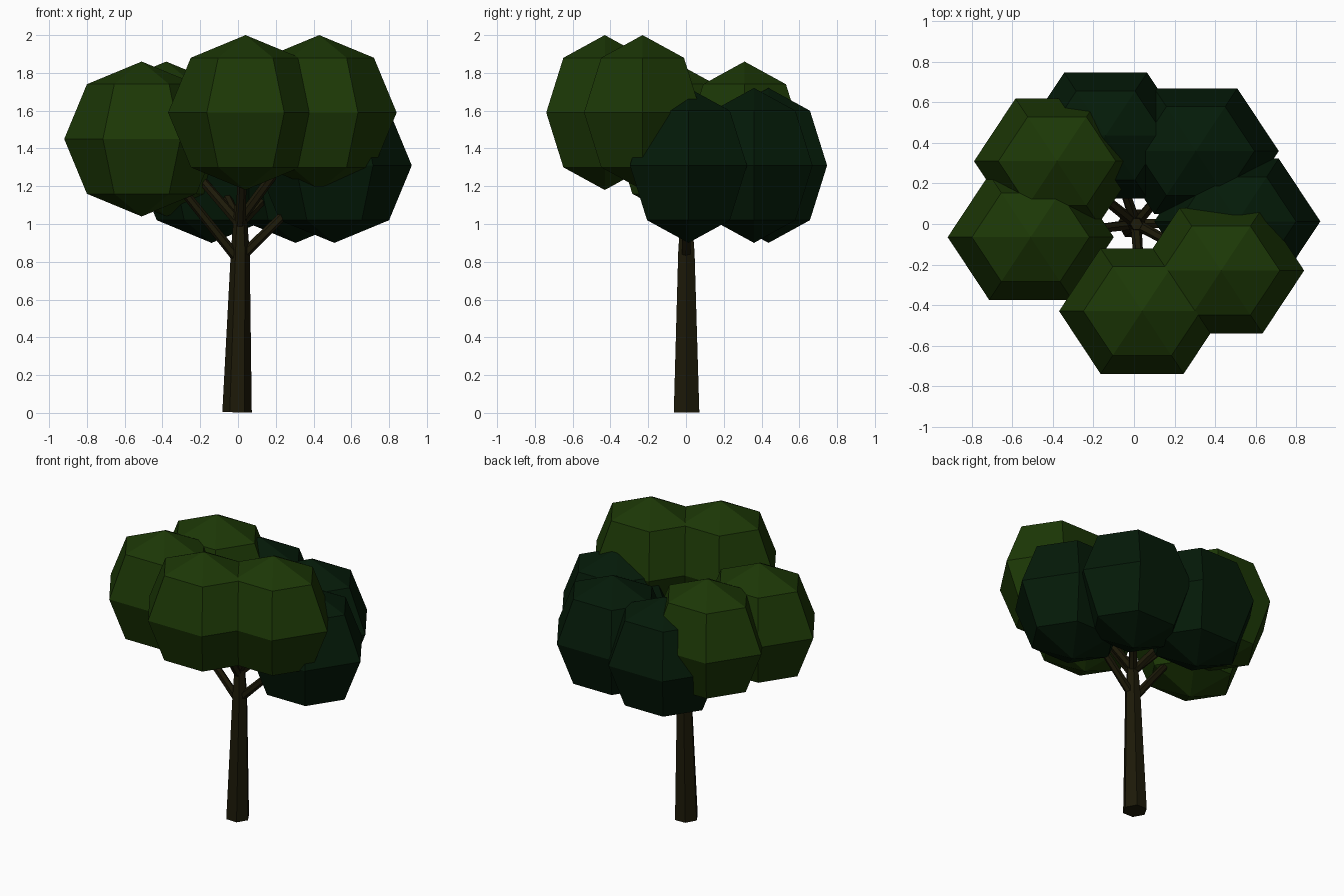
import bpy, bmesh, math
from mathutils import Vector, Matrix

if "Cube" in bpy.data.objects:
    bpy.data.objects.remove(bpy.data.objects["Cube"])


def material(name, rgb):
    m = bpy.data.materials.new(name)
    m.diffuse_color = (*rgb, 1)
    m.use_nodes = True
    m.node_tree.nodes["Principled BSDF"].inputs["Base Color"].default_value = m.diffuse_color
    return m


BARK = material("dark bark", (0.0120, 0.0100, 0.0025))
LIGHT = material("leaf green", (0.0115, 0.0390, 0.0018))
DARK = material("deep green", (0.0013, 0.0105, 0.0025))


def finish(name, bm, mat):
    me = bpy.data.meshes.new(name)
    bm.to_mesh(me)
    bm.free()
    me.materials.append(mat)
    ob = bpy.data.objects.new(name, me)
    bpy.context.collection.objects.link(ob)
    return ob


def limb(name, points, radii, sides=6):
    """Tapered low-poly tube through the given points."""
    bm = bmesh.new()
    pts = [Vector(p) for p in points]
    rings = []
    for i, p in enumerate(pts):
        d = pts[min(i + 1, len(pts) - 1)] - pts[max(i - 1, 0)]
        rot = Vector((0, 0, 1)).rotation_difference(d.normalized())
        ring = []
        for k in range(sides):
            a = 2 * math.pi * k / sides
            ring.append(bm.verts.new(p + rot @ Vector((math.cos(a), math.sin(a), 0)) * radii[i]))
        rings.append(ring)
    for a, b in zip(rings, rings[1:]):
        for k in range(sides):
            n = (k + 1) % sides
            bm.faces.new((a[k], a[n], b[n], b[k]))
    bm.faces.new(rings[0][::-1])
    bm.faces.new(rings[-1])
    return finish(name, bm, BARK)


# Trunk, leaning slightly to the right
limb("trunk", [(-0.005, 0.003, 0.003), (0.012, 0.002, 0.85), (0.012, 0, 1.1)], [0.078, 0.05, 0.03])

# Leaf clumps: centre, colour, height where the branch leaves the trunk
clumps = [
    ((0.04, -0.43, 1.59), LIGHT, 0.98),
    ((0.43, -0.23, 1.59), LIGHT, 1.02),
    ((-0.51, -0.065, 1.45), LIGHT, 0.80),
    ((-0.38, 0.31, 1.45), LIGHT, 1.00),
    ((-0.14, 0.437, 1.31), DARK, 1.00),
    ((0.305, 0.36, 1.31), DARK, 1.00),
    ((0.51, 0.013, 1.31), DARK, 0.82),
]
for i, (centre, mat, fork) in enumerate(clumps, 1):
    # Six-sided faceted clump with corners to left and right, narrower front to back
    bm = bmesh.new()
    bmesh.ops.create_uvsphere(bm, u_segments=6, v_segments=4, radius=0.41)
    bmesh.ops.transform(bm, verts=bm.verts,
                        matrix=Matrix.Translation(centre) @ Matrix.Diagonal((1, 0.873, 1, 1))
                        @ Matrix.Rotation(math.pi / 2, 4, 'Z'))
    finish(f"leaf_clump_{i}", bm, mat)
    # Branch reaching into the clump
    start = Vector((0.01, 0, fork))
    end = start.lerp(Vector(centre), 0.6)
    limb(f"branch_{i}", [start, end], [0.027, 0.023])
